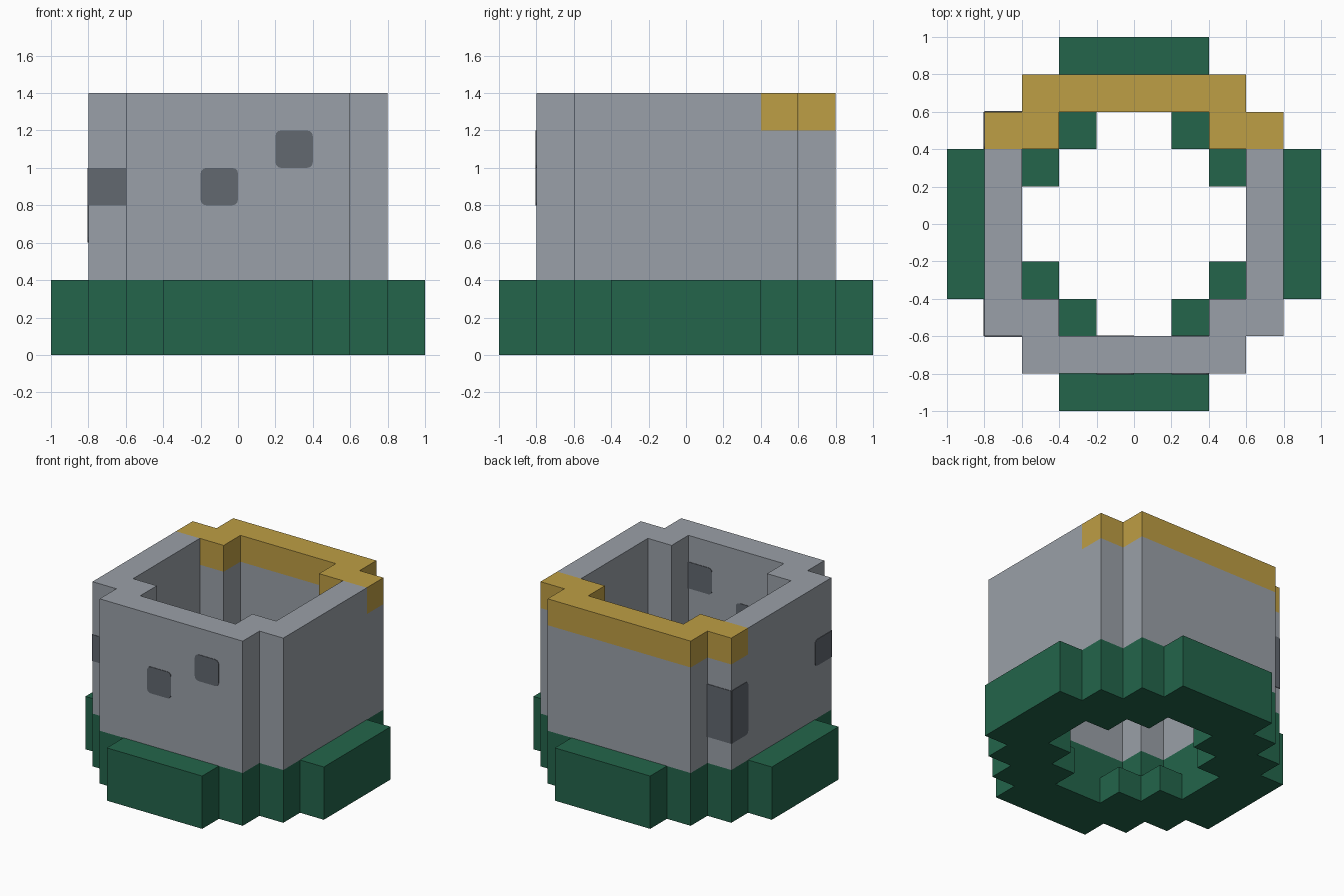
import bpy, bmesh, math
from mathutils import Matrix, Vector

if "Cube" in bpy.data.objects:
    bpy.data.objects.remove(bpy.data.objects["Cube"], do_unlink=True)


def material(name, rgb):
    mat = bpy.data.materials.new(name)
    mat.use_nodes = True
    mat.diffuse_color = (*rgb, 1)
    mat.node_tree.nodes["Principled BSDF"].inputs["Base Color"].default_value = (*rgb, 1)
    return mat


green = material("grass green", (0.017, 0.13, 0.07))
grey = material("stone grey", (0.323, 0.352, 0.392))
gold = material("gold", (0.515, 0.342, 0.058))
dark = material("dark stone", (0.122, 0.138, 0.162))


def stepped_outline(steps):
    """Closed outline with stepped corners, mirrored from one quarter."""
    quarter = []
    for i, x in enumerate(steps):
        y = steps[-1 - i]
        quarter.append((x, y))
        if i + 1 < len(steps):
            quarter.append((steps[i + 1], y))
    loop = []
    for sx, sy in ((1, 1), (-1, 1), (-1, -1), (1, -1)):
        part = [(sx * x, sy * y) for x, y in quarter]
        loop += part if sx == sy else part[::-1]
    return loop


def prism_mesh(loops, low, high):
    """Upright solid from an outline and optional hole outlines."""
    bm = bmesh.new()
    caps = ([], [])
    for loop in loops:
        rings = [[bm.verts.new((x, y, z)) for x, y in loop] for z in (low, high)]
        for i in range(len(loop)):
            j = (i + 1) % len(loop)
            bm.faces.new((rings[0][i], rings[0][j], rings[1][j], rings[1][i]))
            for cap, ring in zip(caps, rings):
                cap.append(bm.edges.get((ring[i], ring[j])))
    for cap in caps:
        bmesh.ops.triangle_fill(bm, edges=cap, use_beauty=True)
    bmesh.ops.recalc_face_normals(bm, faces=bm.faces[:])
    return bm


def add_object(name, bm, *mats):
    mesh = bpy.data.meshes.new(name)
    bm.to_mesh(mesh)
    bm.free()
    for mat in mats:
        mesh.materials.append(mat)
    obj = bpy.data.objects.new(name, mesh)
    bpy.context.collection.objects.link(obj)
    return obj


base_outline = stepped_outline([1, 0.8, 0.6, 0.4])
wall_outline = stepped_outline([0.8, 0.6])
room_outline = stepped_outline([0.6, 0.4])
floor_hole = stepped_outline([0.6, 0.4, 0.2])

# Base: a lower course with an inner ledge and an open upper course
add_object("base_lower", prism_mesh([base_outline, floor_hole], 0, 0.2), green)
add_object("base_upper", prism_mesh([base_outline, room_outline], 0.2, 0.4), green)

# Wall with a gold rim along the back
bm = prism_mesh([wall_outline, room_outline], 0.4, 1.4)
for point, normal in (((0, 0, 1.2), (0, 0, 1)), ((0, 0.4, 0), (0, 1, 0))):
    bmesh.ops.bisect_plane(bm, geom=bm.verts[:] + bm.edges[:] + bm.faces[:],
                           plane_co=point, plane_no=normal)
for face in bm.faces:
    mid = face.calc_center_median()
    face.material_index = int(mid.z > 1.21 and mid.y > 0.39)
add_object("wall", bm, grey, gold)


# Dark stones: thin plates, rounded on the ends that meet flat wall
def stone(name, centre, normal, height=0.2, round_left=True, round_right=True):
    radius = 0.03
    half_w, half_h = 0.1, height / 2
    outline = []
    for sx, sy, start in ((1, 1, 0), (-1, 1, 90), (-1, -1, 180), (1, -1, 270)):
        if round_right if sx > 0 else round_left:
            for k in range(4):
                a = math.radians(start + 30 * k)
                outline.append((sx * (half_w - radius) + radius * math.cos(a),
                                sy * (half_h - radius) + radius * math.sin(a)))
        else:
            outline.append((sx * half_w, sy * half_h))
    bm = prism_mesh([outline], 0, 0.004)
    out, up = Vector(normal), Vector((0, 0, 1))
    turn = Matrix((up.cross(out), up, out)).transposed().to_4x4()
    bm.transform(Matrix.Translation(centre) @ turn)
    add_object(name, bm, dark)


front, back, right = (0, -1, 0), (0, 1, 0), (-1, 0, 0)
stone("front_stone_upper", (0.3, -0.8, 1.1), front)
stone("front_stone_lower", (-0.1, -0.8, 0.9), front)
stone("inner_stone_upper", (0.3, -0.6, 1.1), back, round_left=False)
stone("inner_stone_lower", (-0.1, -0.6, 0.9), back)
stone("front_corner_stone", (-0.7, -0.6, 0.9), front, round_left=False, round_right=False)
stone("front_corner_stone_side", (-0.8, -0.5, 0.9), right, round_right=False)
stone("back_corner_stone", (-0.7, 0.6, 0.8), back, 0.4, False, False)
stone("back_corner_stone_side", (-0.8, 0.5, 0.8), right, 0.4, round_left=False)
